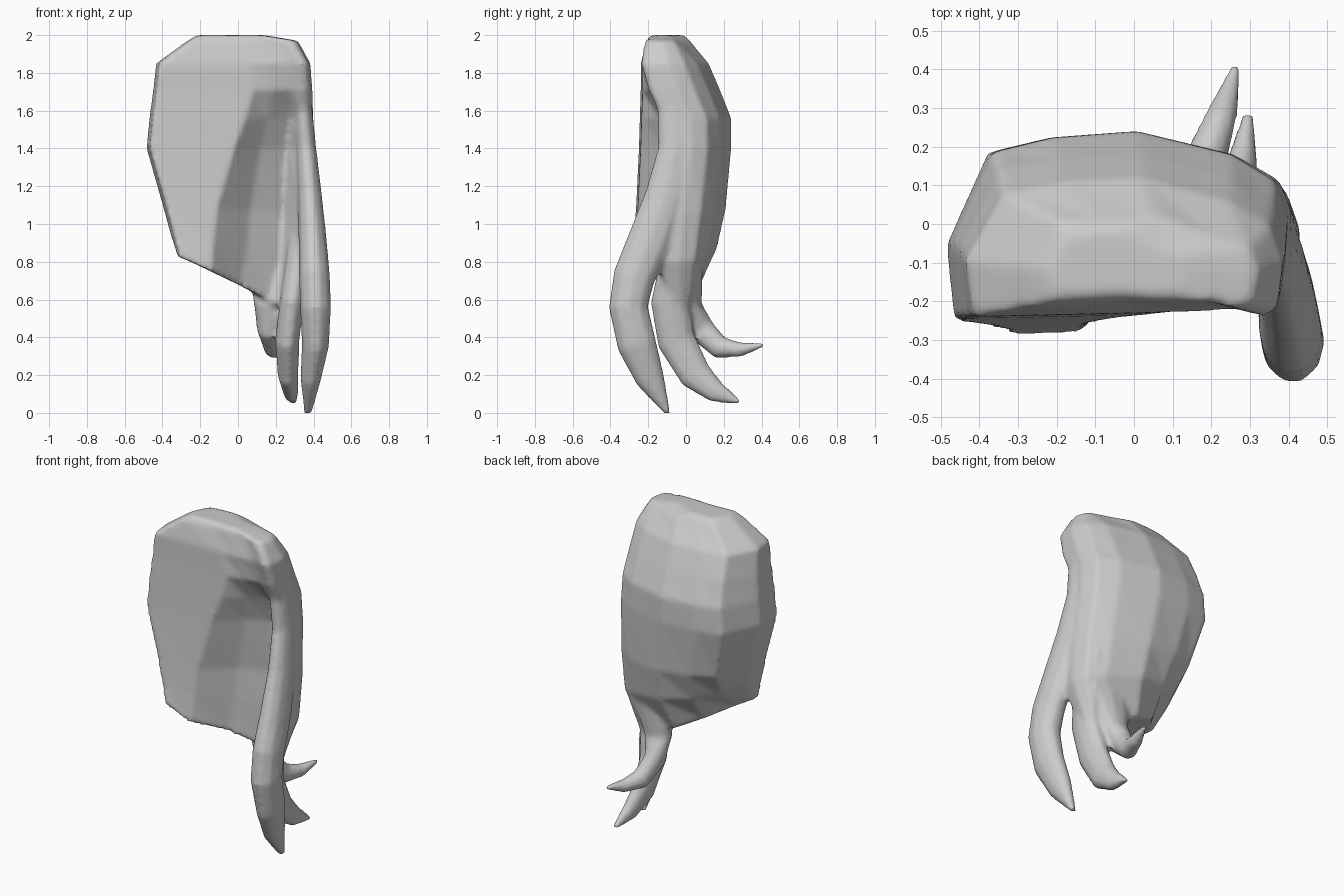
import bpy, bmesh, math
from mathutils import Vector

if "Cube" in bpy.data.objects:
    bpy.data.objects.remove(bpy.data.objects["Cube"])


def loft(name, rings):
    """Skin a list of equal-length point rings into a closed solid."""
    bm = bmesh.new()
    vs = [[bm.verts.new(p) for p in r] for r in rings]
    n = len(vs[0])
    for a, b in zip(vs, vs[1:]):
        for i in range(n):
            j = (i + 1) % n
            bm.faces.new((a[i], a[j], b[j], b[i]))
    caps = [bm.faces.new(vs[0]), bm.faces.new(vs[-1])]
    bmesh.ops.triangulate(bm, faces=caps)
    bmesh.ops.recalc_face_normals(bm, faces=bm.faces)
    me = bpy.data.meshes.new(name)
    bm.to_mesh(me)
    bm.free()
    ob = bpy.data.objects.new(name, me)
    bpy.context.collection.objects.link(ob)
    return ob


def lerp(a, b, t):
    return a + (b - a) * t


def body_ring(z, tilt, xl, xm, xr, yfl, dip, yfr, yb, ybl):
    """One level of the hair mass: raised front left, hollow front, round back."""
    w = xr - xl
    pts = [(xl + .02, yfl), (xm, yfl + .01), (lerp(xm, xr, .32), lerp(yfl, dip, .65)),
           (lerp(xm, xr, .65), dip), (lerp(xm, xr, .86), yfr), (xr - .015, yfr + .02),
           (xr, lerp(yfr, yb, .4)), (xr - .04 * w, lerp(yfr, yb, .65)),
           (xr - .17 * w, yb - .06), (xl + .55 * w, yb),
           (xl + .3 * w, lerp(ybl, yb, .7)), (xl + .12 * w, ybl),
           (xl, lerp(yfl, ybl, .45))]
    return [(x, y, z - tilt * ((x - xl) / w) ** 1.1) for x, y in pts]


def strand(name, path, sides=10):
    """Tapered lock; path holds x, y, z, half width, half depth."""
    pts = [Vector(p[:3]) for p in path]
    rings = []
    for i, p in enumerate(path):
        t = (pts[min(i + 1, len(pts) - 1)] - pts[max(i - 1, 0)]).normalized()
        side = (Vector((1, 0, 0)) - t * t.x).normalized()
        deep = t.cross(side)
        angs = [2 * math.pi * k / sides for k in range(sides)]
        rings.append([pts[i] + side * math.cos(a) * p[3] + deep * math.sin(a) * p[4]
                      for a in angs])
    return loft(name, rings)


# Main hair mass, top to bottom
levels = [
    (2.00, 0.00, -.22, -.05, .14, -.19, -.19, -.19, -.01, -.03),
    (1.97, 0.00, -.27, -.03, .32, -.21, -.20, -.22, .02, .01),
    (1.85, 0.00, -.435, .05, .385, -.24, -.22, -.24, .12, .08),
    (1.71, 0.00, -.45, .08, .395, -.24, -.19, -.20, .18, .14),
    (1.56, 0.00, -.47, .04, .40, -.245, -.08, -.13, .24, .185),
    (1.40, 0.00, -.485, -.02, .41, -.25, -.02, -.12, .24, .185),
    (1.10, 0.05, -.40, -.11, .43, -.265, .01, -.17, .21, .13),
    (0.95, 0.15, -.36, -.13, .425, -.275, .0, -.17, .165, .02),
    (0.83, 0.32, -.325, -.14, .32, -.29, -.03, -.08, .07, -.15),
]
body = loft("hair_body", [body_ring(*l) for l in levels])

# Long front lock, starting inside the front rim
front = strand("front_lock", [
    (.33, -.12, 1.80, .045, .08), (.345, -.07, 1.60, .05, .085),
    (.36, -.06, 1.40, .055, .09), (.38, -.11, 1.15, .065, .11),
    (.395, -.19, .92, .075, .12), (.405, -.275, .72, .083, .115),
    (.41, -.305, .56, .083, .107), (.41, -.26, .36, .073, .107),
    (.385, -.19, .18, .055, .08), (.37, -.095, -.005, .02, .014)])

# Middle lock curling back
middle = strand("middle_lock", [
    (.34, .02, 1.2, .04, .08), (.33, .01, .98, .06, .10),
    (.315, -.035, .78, .07, .11), (.285, -.085, .58, .065, .105),
    (.26, -.05, .38, .065, .105), (.265, .05, .20, .055, .09),
    (.28, .16, .11, .04, .06), (.295, .285, .055, .015, .012)])

# Short rear lock, spreading out of the body's lower edge
rear = strand("rear_lock", [
    (.20, .05, 1.02, .12, .04), (.20, .04, .76, .14, .05),
    (.17, .03, .57, .09, .055), (.16, .08, .44, .06, .075),
    (.19, .18, .345, .055, .062), (.23, .29, .335, .04, .04),
    (.265, .41, .36, .015, .012)])

# Fuse the locks into the body and soften the joins
parts = [front, middle, rear, body]
bpy.ops.object.select_all(action='DESELECT')
for p in parts:
    p.select_set(True)
bpy.context.view_layer.objects.active = body
bpy.ops.object.join()
rm = body.modifiers.new("fuse", 'REMESH')
rm.mode = 'VOXEL'
rm.voxel_size = 0.014
rm.use_smooth_shade = True
sm = body.modifiers.new("soften", 'SMOOTH')
sm.factor = 0.5
sm.iterations = 6
